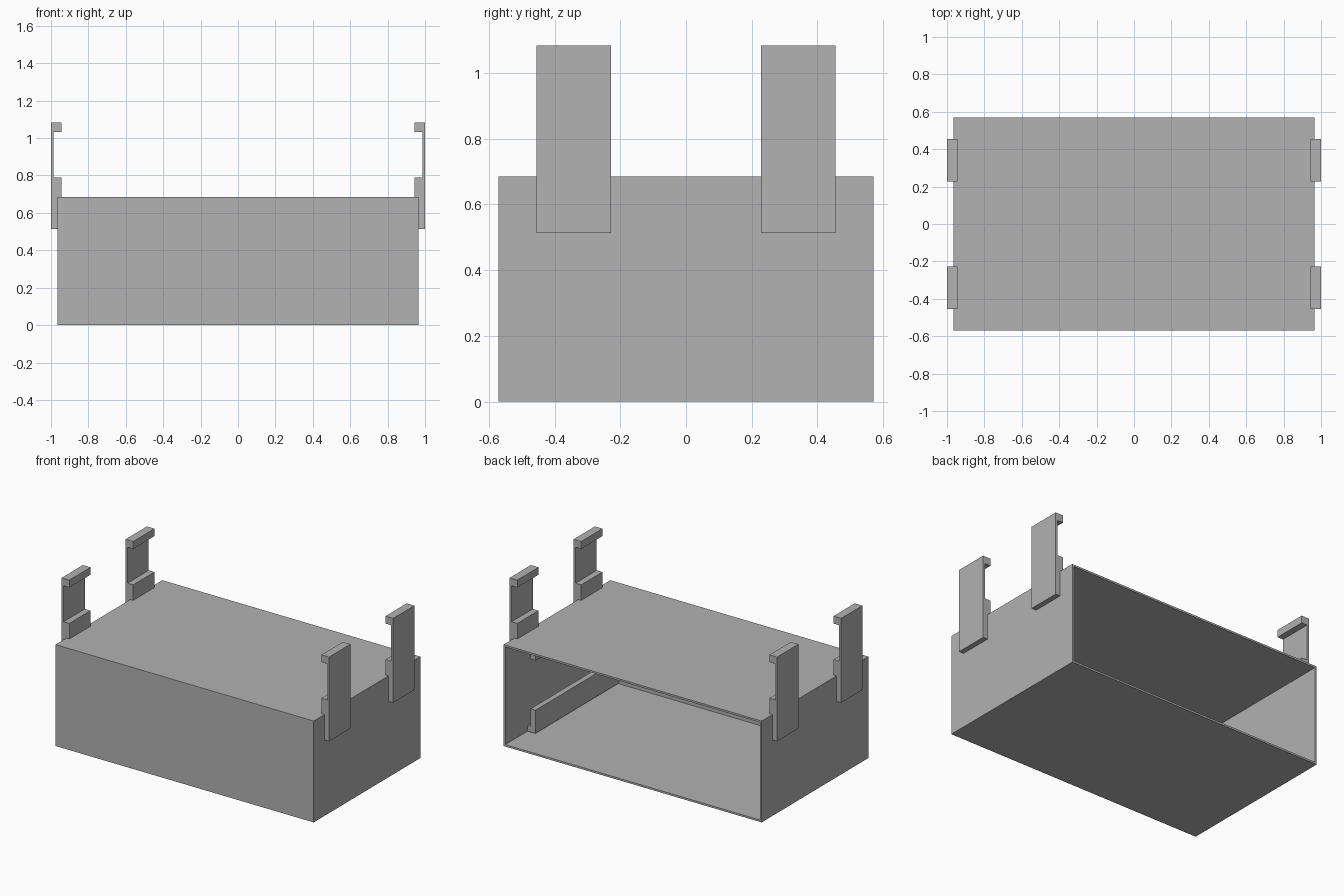
import bpy, bmesh

old = bpy.data.objects.get("Cube")
if old:
    bpy.data.objects.remove(old)

grey = bpy.data.materials.new("plain grey")
grey.use_nodes = True
colour = (0.445, 0.445, 0.445, 1)
grey.diffuse_color = colour
grey.node_tree.nodes["Principled BSDF"].inputs["Base Color"].default_value = colour

# Overall sizes
HALF_X, HALF_Y, HEIGHT, WALL = 0.965, 0.57, 0.685, 0.018


def finish(name, bm):
    bmesh.ops.recalc_face_normals(bm, faces=bm.faces)
    mesh = bpy.data.meshes.new(name)
    bm.to_mesh(mesh)
    bm.free()
    mesh.materials.append(grey)
    obj = bpy.data.objects.new(name, mesh)
    bpy.context.collection.objects.link(obj)
    return obj


def extrude_profile(name, points, y0, y1):
    """Extrude an x-z outline along y."""
    bm = bmesh.new()
    face = bm.faces.new([bm.verts.new((x, y0, z)) for x, z in points])
    result = bmesh.ops.extrude_face_region(bm, geom=[face])
    moved = [v for v in result["geom"] if isinstance(v, bmesh.types.BMVert)]
    bmesh.ops.translate(bm, verts=moved, vec=(0, y1 - y0, 0))
    return finish(name, bm)


# Hollow case, open at the back
bm = bmesh.new()
bmesh.ops.create_cube(bm, size=1)
bmesh.ops.scale(bm, verts=bm.verts, vec=(2 * HALF_X, 2 * HALF_Y, HEIGHT))
bmesh.ops.translate(bm, verts=bm.verts, vec=(0, 0, HEIGHT / 2))
back = max(bm.faces, key=lambda f: f.calc_center_median().y)
bmesh.ops.inset_region(bm, faces=[back], thickness=WALL)
result = bmesh.ops.extrude_face_region(bm, geom=[back])
moved = [v for v in result["geom"] if isinstance(v, bmesh.types.BMVert)]
bmesh.ops.translate(bm, verts=moved, vec=(0, WALL - 2 * HALF_Y, 0))
if back.is_valid:
    bmesh.ops.delete(bm, geom=[back], context="FACES_ONLY")
finish("case", bm)

# Hooked clips, two on each side
clip = [(HALF_X, 0.513), (1, 0.513), (1, 1.083), (0.943, 1.083), (0.943, 1.033),
        (0.986, 1.033), (0.986, 0.79), (0.943, 0.79), (0.943, HEIGHT), (HALF_X, HEIGHT)]
for side, side_name in ((1, "left"), (-1, "right")):
    for end, end_name in ((-1, "front"), (1, "back")):
        extrude_profile(f"{end_name}_{side_name}_clip",
                        [(side * x, z) for x, z in clip], end * 0.228, end * 0.455)

# L-shaped inner rails against one wall, floor rail mirrored to the ceiling
inner = HALF_X - WALL
rail = [(inner, WALL), (inner - 0.06, WALL), (inner - 0.06, 0.175),
        (inner - 0.023, 0.175), (inner - 0.023, 0.055), (inner, 0.055)]
extrude_profile("lower_rail", rail, WALL - HALF_Y, 0.34)
extrude_profile("upper_rail", [(x, HEIGHT - z) for x, z in rail], WALL - HALF_Y, 0.34)
